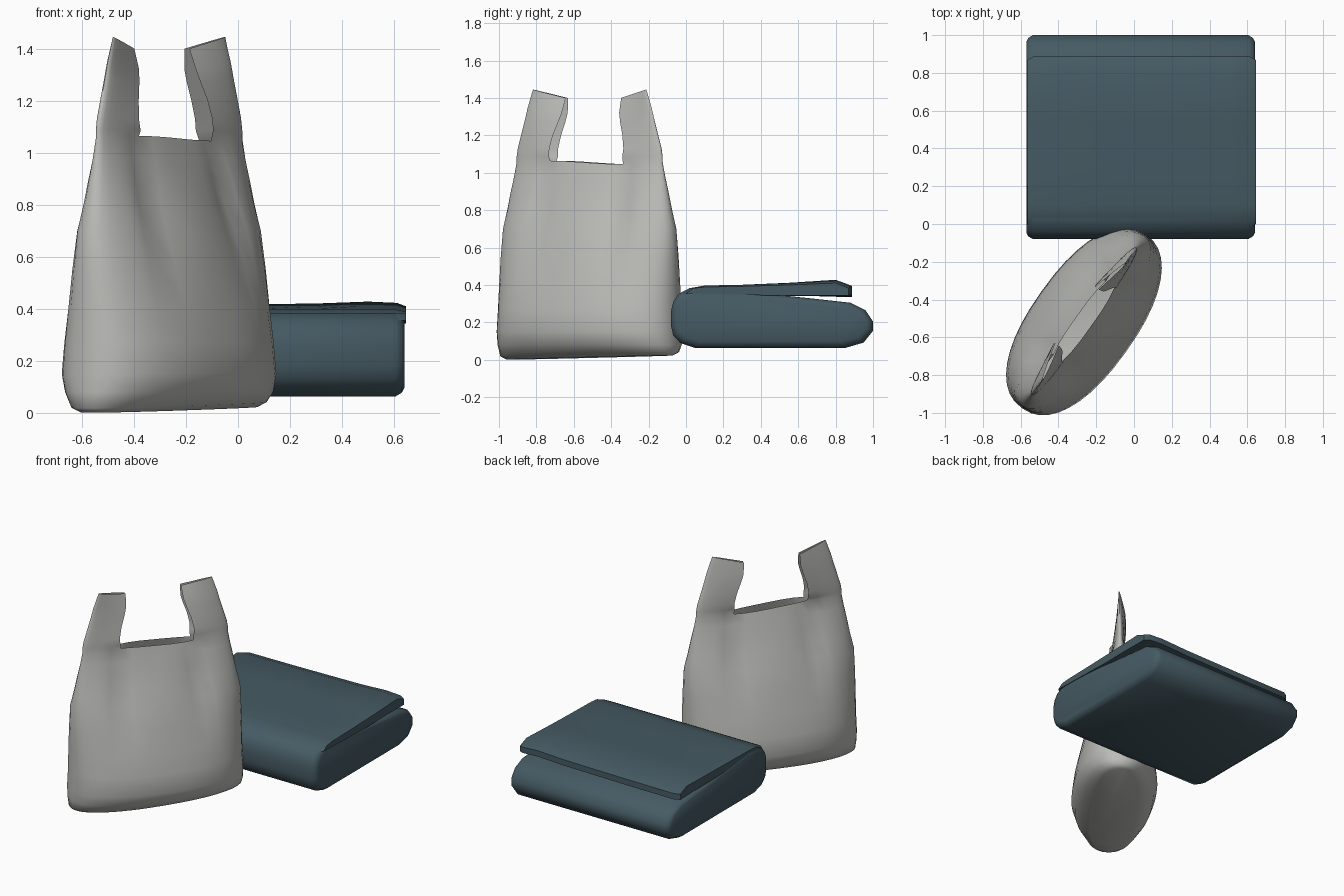
import bpy, bmesh, math

if "Cube" in bpy.data.objects:
    bpy.data.objects.remove(bpy.data.objects["Cube"])


def material(name, rgb):
    m = bpy.data.materials.new(name)
    m.diffuse_color = (*rgb, 1)
    m.use_nodes = True
    m.node_tree.nodes["Principled BSDF"].inputs["Base Color"].default_value = m.diffuse_color
    return m


def finish(bm, name, mat, angle):
    bmesh.ops.recalc_face_normals(bm, faces=bm.faces)
    me = bpy.data.meshes.new(name)
    bm.to_mesh(me)
    bm.free()
    me.materials.append(mat)
    ob = bpy.data.objects.new(name, me)
    bpy.context.collection.objects.link(ob)
    bpy.ops.object.select_all(action='DESELECT')
    ob.select_set(True)
    bpy.context.view_layer.objects.active = ob
    bpy.ops.object.shade_smooth_by_angle(angle=math.radians(angle))
    return ob


def bridge(bm, a, b, closed=True):
    n = len(a)
    for i in range(n if closed else n - 1):
        j = (i + 1) % n
        bm.faces.new((a[i], a[j], b[j], b[i]))


def loft(name, sections, mat, angle):
    bm = bmesh.new()
    rings = [[bm.verts.new(p) for p in s] for s in sections]
    for a, b in zip(rings, rings[1:]):
        bridge(bm, a, b)
    bm.faces.new(rings[0])
    bm.faces.new(rings[-1])
    return finish(bm, name, mat, angle)


grey = material("pale grey plastic", (0.50, 0.50, 0.48))
slate = material("dark slate", (0.060, 0.102, 0.125))

# Carrier bag: u runs along its width, n across its thickness
CX, CY = -0.265, -0.515
UX, UY = 0.58, 0.815


def place(u, n, z):
    return (CX + u * UX + n * UY, CY + u * UY - n * UX, z)


N, ARC = 40, 7                      # ring points, half span of a handle
# height, half width, half thickness
BODY = [(0.012, 0.53, 0.15), (0.03, 0.56, 0.20), (0.08, 0.565, 0.25),
        (0.15, 0.565, 0.275), (0.27, 0.56, 0.26), (0.40, 0.56, 0.23),
        (0.55, 0.558, 0.195), (0.70, 0.553, 0.155), (0.80, 0.53, 0.12),
        (0.90, 0.51, 0.09), (0.98, 0.492, 0.065), (1.055, 0.478, 0.045)]
# height, inner edge, outer edge, half thickness
HANDLE = [(1.085, 0.240, 0.478, 0.045), (1.13, 0.243, 0.470, 0.045),
          (1.20, 0.228, 0.447, 0.042), (1.27, 0.203, 0.423, 0.036),
          (1.32, 0.188, 0.407, 0.030), (1.40, 0.182, 0.372, 0.012)]


def spow(v, p):
    return math.copysign(abs(v) ** p, v)


bm = bmesh.new()
rings = []
for z, a, b in BODY:
    ring = []
    for i in range(N):
        t = 2 * math.pi * i / N
        u = a * spow(math.cos(t), 0.88)
        n = b * spow(math.sin(t), 0.88)
        # pleats running down from the handles
        k = min(1, max(0, (z - 0.45) / 0.35))
        n *= 1 - 0.32 * k * math.exp(-((abs(u) - 0.25) / 0.07) ** 2)
        # slight tilt of base and mouth
        zz = z
        if z < 0.05:
            zz += 0.012 * u / 0.56
        if z > 1.05:
            zz -= 0.06 * u * max(0, 1 - (u / 0.4) ** 2)
        ring.append(bm.verts.new(place(u, n, zz)))
    rings.append(ring)
for a, b in zip(rings, rings[1:]):
    bridge(bm, a, b)
bm.faces.new(rings[0])

# Two handles rising from the ends of the mouth
edge = abs(math.cos(2 * math.pi * ARC / N)) ** 0.88
for side in (1, -1):
    start = 0 if side == 1 else N // 2
    prev = [rings[-1][(start + j) % N] for j in range(-ARC, ARC + 1)]
    for z, inner, outer, b in HANDLE:
        row = []
        for j in range(-ARC, ARC + 1):
            t = 2 * math.pi * j / N
            f = (1 - abs(math.cos(t)) ** 0.88) / (1 - edge)
            u = side * (outer - (outer - inner) * f)
            rise = (z - 1.055) / 0.345
            n = side * b * spow(math.sin(t), 0.88) - 0.045 * f * rise
            row.append(bm.verts.new(place(u, n, z + 0.045 * (1 - f) * rise ** 2)))
        bridge(bm, prev, row, closed=False)
        prev = row
finish(bm, "carrier_bag", grey, 60)

# Padded package: rounded side profile (y, z) lofted along x
PROFILE = [(0.05, 0.063), (-0.03, 0.09), (-0.068, 0.13), (-0.08, 0.18),
           (-0.08, 0.26), (-0.068, 0.31), (-0.04, 0.352), (0.02, 0.384),
           (0.12, 0.393), (0.30, 0.372), (0.50, 0.346), (0.70, 0.325),
           (0.88, 0.305), (0.96, 0.265), (1.0, 0.205), (1.0, 0.155),
           (0.95, 0.092), (0.85, 0.063)]
sections = []
for x, inset in ((-0.57, 0.035), (-0.56, 0.015), (-0.535, 0),
                 (0.605, 0), (0.63, 0.015), (0.64, 0.035)):
    sections.append([(x, 0.46 + (y - 0.46) * (1 - inset / 0.54),
                      0.228 + (z - 0.228) * (1 - inset / 0.165)) for y, z in PROFILE])
loft("padded_package", sections, slate, 40)

# Folded flap, lifting away from the top towards the back
FLAP = [(-0.02, 0.355), (0.02, 0.383), (0.10, 0.397), (0.30, 0.401), (0.55, 0.408),
        (0.80, 0.418), (0.888, 0.383), (0.888, 0.343), (0.70, 0.345), (0.48, 0.343)]
sections = []
# x position, shrink at the ends, lift of the free edge
for x, cut, lift in ((-0.565, 0.02, -0.008), (-0.53, 0, -0.006), (-0.2, 0, -0.004),
                     (0.1, 0, 0), (0.3, 0, 0.003), (0.5, 0, 0.012),
                     (0.61, 0, 0.006), (0.645, 0.02, 0)):
    sec = []
    for y, z in FLAP:
        w = max(0, (y - 0.4) / 0.49)
        yy = y - cut if y > 0.8 else y + cut if y < 0.05 else y
        top = cut * 0.4 if y < 0.85 and z > 0.39 else 0
        sec.append((x, yy, z + lift * w - top))
    sections.append(sec)
loft("package_flap", sections, slate, 35)
